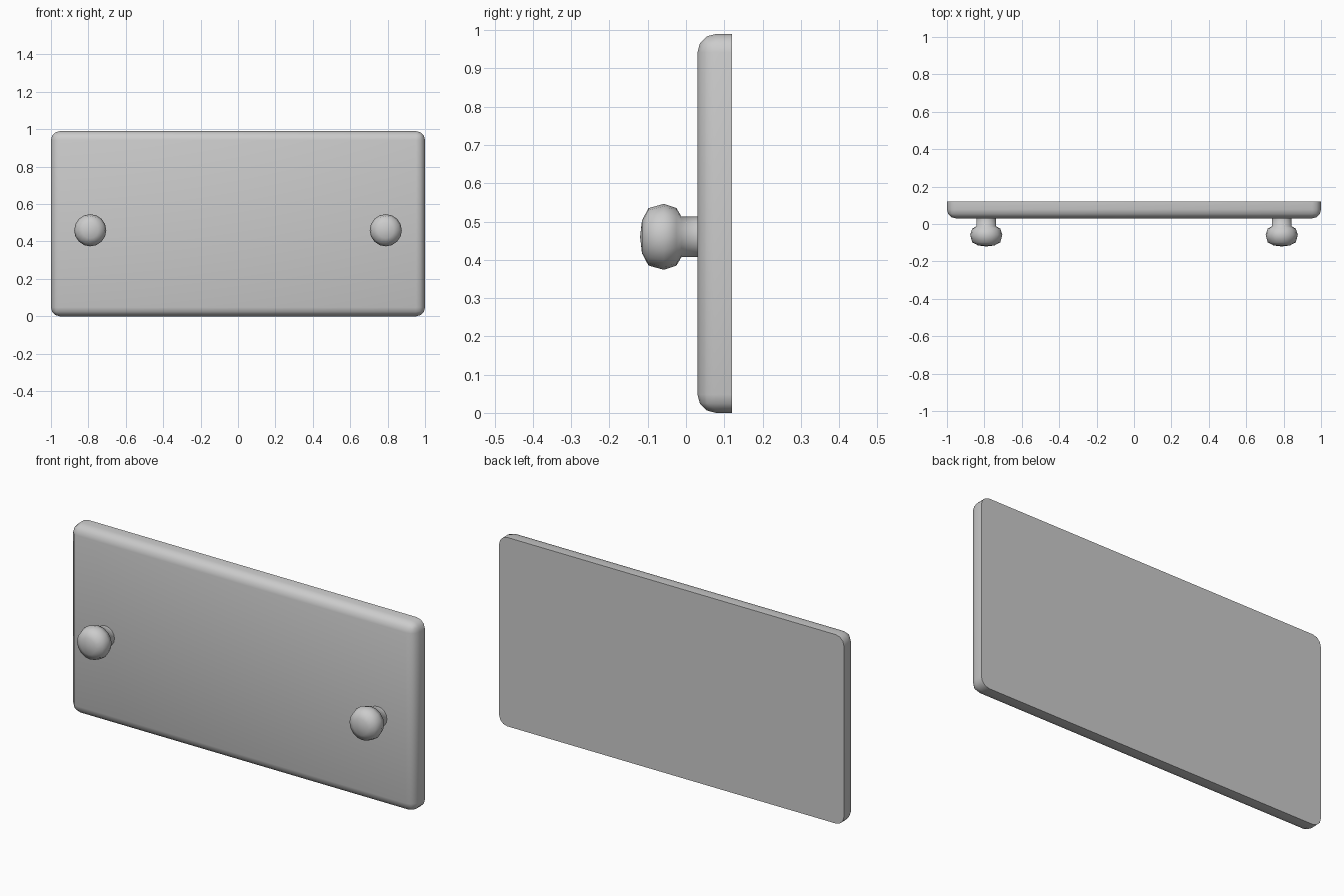
import bpy, bmesh, math
from mathutils import Matrix, Vector

if "Cube" in bpy.data.objects:
    bpy.data.objects.remove(bpy.data.objects["Cube"], do_unlink=True)

GREY = (0.6, 0.6, 0.6, 1)
grey = bpy.data.materials.new("plain grey")
grey.use_nodes = True
grey.diffuse_color = GREY
grey.node_tree.nodes["Principled BSDF"].inputs["Base Color"].default_value = GREY


def finish(name, bm, angle):
    bmesh.ops.recalc_face_normals(bm, faces=bm.faces)
    mesh = bpy.data.meshes.new(name)
    bm.to_mesh(mesh)
    bm.free()
    mesh.materials.append(grey)
    obj = bpy.data.objects.new(name, mesh)
    bpy.context.collection.objects.link(obj)
    bpy.ops.object.select_all(action='DESELECT')
    obj.select_set(True)
    bpy.context.view_layer.objects.active = obj
    bpy.ops.object.shade_smooth_by_angle(angle=math.radians(angle))


# Drawer panel: rounded front and corners, flat back with a crisp rim
FRONT, BACK, HEIGHT = 0.03, 0.12, 0.99
bm = bmesh.new()
bmesh.ops.create_cube(bm, size=1, matrix=Matrix.Translation(
    (0, (FRONT + BACK) / 2, HEIGHT / 2)) @ Matrix.Diagonal((2, BACK - FRONT, HEIGHT, 1)))
edges = [e for e in bm.edges if any(v.co.y < BACK - 0.01 for v in e.verts)]
bmesh.ops.bevel(bm, geom=edges, offset=0.048, segments=3, profile=0.5, affect='EDGES')
finish("drawer_panel", bm, 50)

# Knobs: lathed around the y axis, (radius, y) from panel to tip
PROFILE = [(0.053, 0.035), (0.053, -0.012), (0.075, -0.025), (0.086, -0.058),
           (0.075, -0.098), (0.043, -0.115), (0, -0.12)]
for side, x in (("left", 0.79), ("right", -0.79)):
    bm = bmesh.new()
    verts = [bm.verts.new((x + r, y, 0.46)) for r, y in PROFILE]
    path = [bm.edges.new(pair) for pair in zip(verts, verts[1:])]
    bmesh.ops.spin(bm, geom=verts + path, cent=(x, 0, 0.46), axis=(0, 1, 0),
                   angle=math.tau, steps=16)
    bmesh.ops.remove_doubles(bm, verts=bm.verts, dist=0.0005)
    finish(side + "_knob", bm, 60)
